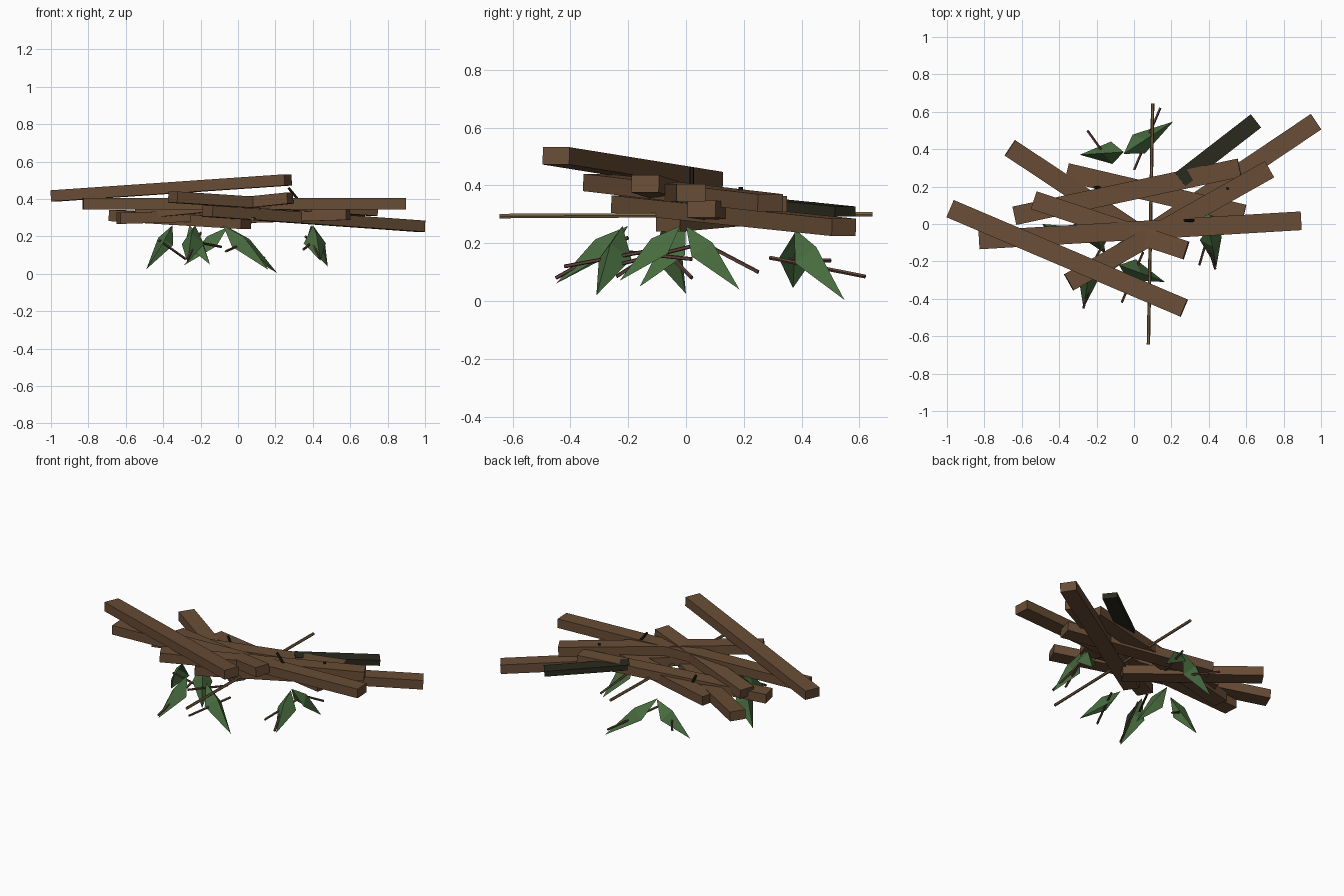
import bpy, bmesh
from mathutils import Vector, Matrix

if "Cube" in bpy.data.objects:
    bpy.data.objects.remove(bpy.data.objects["Cube"])


def material(name, color):
    m = bpy.data.materials.new(name)
    m.diffuse_color = (*color, 1)
    m.use_nodes = True
    m.node_tree.nodes["Principled BSDF"].inputs["Base Color"].default_value = m.diffuse_color
    return m


WOOD = material("brown wood", (0.140, 0.074, 0.037))
DARK = material("dark mossy wood", (0.022, 0.022, 0.012))
PEG = material("peg black brown", (0.014, 0.012, 0.009))
TWIG = material("twig brown", (0.120, 0.058, 0.042))
TAN = material("tan stick", (0.200, 0.125, 0.060))
LEAF = material("leaf green", (0.065, 0.150, 0.050))
UP = Vector((0, 0, 1))


def finish(name, bm, mat):
    mesh = bpy.data.meshes.new(name)
    bm.to_mesh(mesh)
    bm.free()
    mesh.materials.append(mat)
    ob = bpy.data.objects.new(name, mesh)
    bpy.context.collection.objects.link(ob)
    return ob


def frame(a, b):
    """Rotation and position with local x along a-b and local z upward."""
    x = (b - a).normalized()
    y = UP.cross(x)
    y = y.normalized() if y.length > 1e-4 else Vector((0, 1, 0))
    z = x.cross(y)
    rot = Matrix((x, y, z)).transposed().to_4x4()
    return Matrix.Translation((a + b) / 2) @ rot


def plank(name, a, b, width=0.1, height=0.06, mat=WOOD):
    a, b = Vector(a), Vector(b)
    bm = bmesh.new()
    bmesh.ops.create_cube(bm, size=1)
    bmesh.ops.scale(bm, vec=((b - a).length + 0.008, width, height), verts=bm.verts)
    bm.transform(frame(a, b))
    finish(name, bm, mat)


def rod(name, a, b, r, mat, sides=6):
    a, b = Vector(a), Vector(b)
    bm = bmesh.new()
    bmesh.ops.create_cone(bm, cap_ends=True, segments=sides, radius1=r, radius2=r,
                          depth=(b - a).length)
    bm.transform(Matrix.Rotation(1.5707963, 4, 'Y'))
    bm.transform(frame(a, b))
    finish(name, bm, mat)


def leaf(name, base, tip, half=0.06, ridge=0.035):
    """Pointed leaf folded along its middle rib."""
    a, b = Vector(base), Vector(tip)
    x = (b - a).normalized()
    side = UP.cross(x).normalized()
    top = x.cross(side)
    mid = a.lerp(b, 0.37)
    bm = bmesh.new()
    p = [bm.verts.new(v) for v in
         (a, mid + side * half - top * ridge, b, mid - side * half - top * ridge, mid + top * ridge)]
    for i, j, k in ((0, 4, 1), (1, 4, 2), (2, 4, 3), (3, 4, 0)):
        bm.faces.new((p[i], p[j], p[k]))
    finish(name, bm, LEAF)


# Heap of square-cut planks
planks = [
    ((-0.978, 0.08, 0.417), (0.264, -0.448, 0.502)),
    ((-0.825, -0.085, 0.375), (0.89, 0.017, 0.375)),
    ((-0.66, 0.405, 0.312), (0.04, -0.06, 0.27)),
    ((-0.345, -0.31, 0.41), (0.72, 0.29, 0.34)),
    ((-0.53, 0.125, 0.322), (0.275, -0.14, 0.405)),
    ((-0.635, 0.045, 0.297), (0.56, 0.30, 0.333)),
    ((-0.16, -0.215, 0.335), (0.969, 0.544, 0.255)),
    ((-0.355, 0.275, 0.29), (0.585, 0.055, 0.318)),
]
for i, (a, b) in enumerate(planks):
    plank(f"plank_{i + 1}", a, b)
plank("mossy_plank", (0.25, 0.24, 0.341), (0.648, 0.548, 0.31), 0.09, 0.035, DARK)

# Pegs
rod("peg_1", (0.27, 0.02, 0.46), (0.335, 0.02, 0.38), 0.008, PEG)
rod("peg_2", (-0.21, 0.195, 0.375), (-0.175, 0.195, 0.30), 0.008, PEG)
rod("peg_3", (0.50, 0.19, 0.395), (0.502, 0.19, 0.30), 0.008, PEG)

# Long straight stick
rod("long_stick", (0.1, 0.645, 0.30), (0.077, -0.645, 0.294), 0.009, TAN)

# Drooping leaves
leaves = [
    ((-0.055, 0.375, 0.25), (0.21, 0.548, 0.004)),
    ((-0.055, 0.385, 0.25), (-0.29, 0.37, 0.045)),
    ((-0.08, -0.22, 0.26), (0.165, -0.31, 0.02)),
    ((-0.23, -0.20, 0.26), (-0.27, -0.45, 0.06)),
    ((-0.35, -0.08, 0.26), (-0.49, 0.0, 0.025)),
    ((-0.26, 0.0, 0.26), (-0.15, -0.16, 0.05)),
    ((0.39, 0.0, 0.26), (0.48, 0.185, 0.04)),
    ((0.40, -0.02, 0.26), (0.44, -0.23, 0.07)),
]
for i, (a, b) in enumerate(leaves):
    leaf(f"leaf_{i + 1}", a, b)

# Thin twigs among the leaves
twigs = [
    ((-0.065, -0.42, 0.12), (0.05, -0.15, 0.17)),
    ((-0.27, -0.45, 0.08), (-0.2, -0.2, 0.22)),
    ((-0.25, 0.50, 0.14), (-0.15, 0.36, 0.145)),
    ((0.14, 0.62, 0.085), (0.0, 0.29, 0.15)),
    ((0.435, -0.24, 0.085), (0.38, -0.06, 0.20)),
    ((0.35, -0.22, 0.13), (0.42, 0.02, 0.19)),
    ((-0.22, -0.21, 0.17), (-0.09, 0.02, 0.145)),
    ((-0.42, -0.08, 0.18), (-0.28, 0.02, 0.08)),
    ((0.36, 0.06, 0.20), (0.45, 0.25, 0.10)),
]
for i, (a, b) in enumerate(twigs):
    rod(f"twig_{i + 1}", a, b, 0.007, TWIG, 5)
